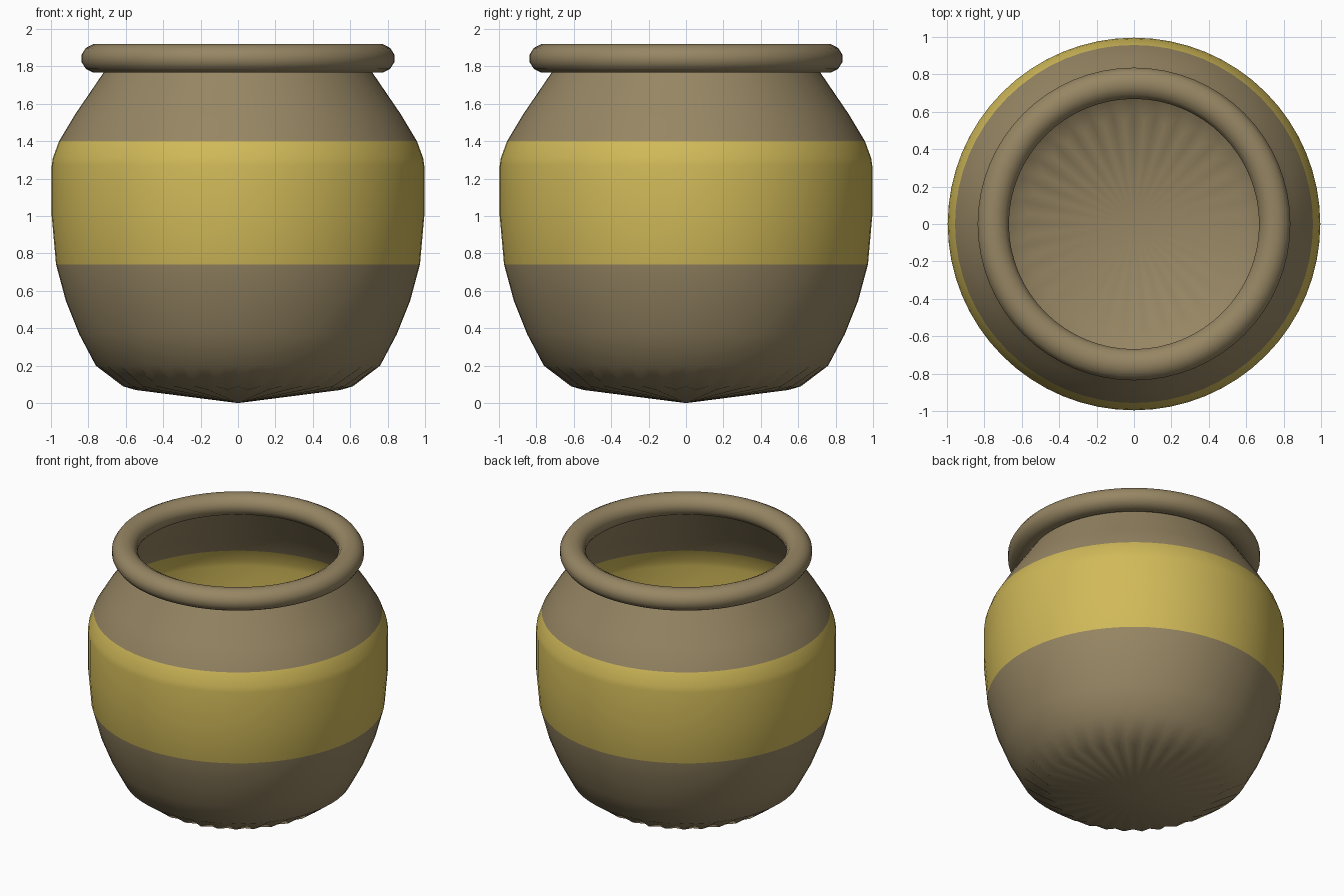
import bpy, bmesh, math

if "Cube" in bpy.data.objects:
    bpy.data.objects.remove(bpy.data.objects["Cube"])

SEG = 64


def material(name, rgb):
    m = bpy.data.materials.new(name)
    m.diffuse_color = (*rgb, 1)
    m.use_nodes = True
    m.node_tree.nodes["Principled BSDF"].inputs["Base Color"].default_value = m.diffuse_color
    return m


clay = material("brown clay", (0.307, 0.238, 0.126))
glaze = material("yellow glaze", (0.638, 0.491, 0.100))


def ring(bm, pts):
    """One ring of vertices; pts is a list of (r, z) repeated around."""
    out = []
    for i in range(SEG):
        r, z = pts[i % len(pts)]
        a = 2 * math.pi * i / SEG
        out.append(bm.verts.new((r * math.cos(a), r * math.sin(a), z)))
    return out


def bridge(bm, lo, hi):
    for i in range(SEG):
        j = (i + 1) % SEG
        bm.faces.new((lo[i], lo[j], hi[j], hi[i]))


def finish(bm, name, mats):
    me = bpy.data.meshes.new(name)
    for f in bm.faces:
        f.smooth = True
    bm.to_mesh(me)
    bm.free()
    for m in mats:
        me.materials.append(m)
    ob = bpy.data.objects.new(name, me)
    bpy.context.collection.objects.link(ob)
    return ob


# Jar body: thin open wall, pleated around the foot
bm = bmesh.new()
profile = [(0.76, 0.20), (0.85, 0.37), (0.92, 0.545), (0.973, 0.742),
           (0.996, 1.0), (0.996, 1.27), (0.99, 1.31), (0.957, 1.40),
           (0.87, 1.545), (0.72, 1.765), (0.70, 1.80)]
foot = ring(bm, [(0.615, 0.09), (0.55, 0.07)])
tip = bm.verts.new((0, 0, 0.0))
for i in range(SEG):
    bm.faces.new((tip, foot[(i + 1) % SEG], foot[i]))
prev = foot
for p in profile:
    cur = ring(bm, [p])
    bridge(bm, prev, cur)
    prev = cur
# Yellow band chosen by height
for f in bm.faces:
    if 0.742 < f.calc_center_median().z < 1.40:
        f.material_index = 1
finish(bm, "jar_body", [clay, glaze])

# Rolled rim
bm = bmesh.new()
N = 12
rings = []
for k in range(N):
    t = 2 * math.pi * (k + 0.5) / N
    rings.append(ring(bm, [(0.7525 + 0.0865 * math.cos(t), 1.843 + 0.0785 * math.sin(t))]))
for k in range(N):
    bridge(bm, rings[k], rings[(k + 1) % N])
finish(bm, "rolled_rim", [clay])
